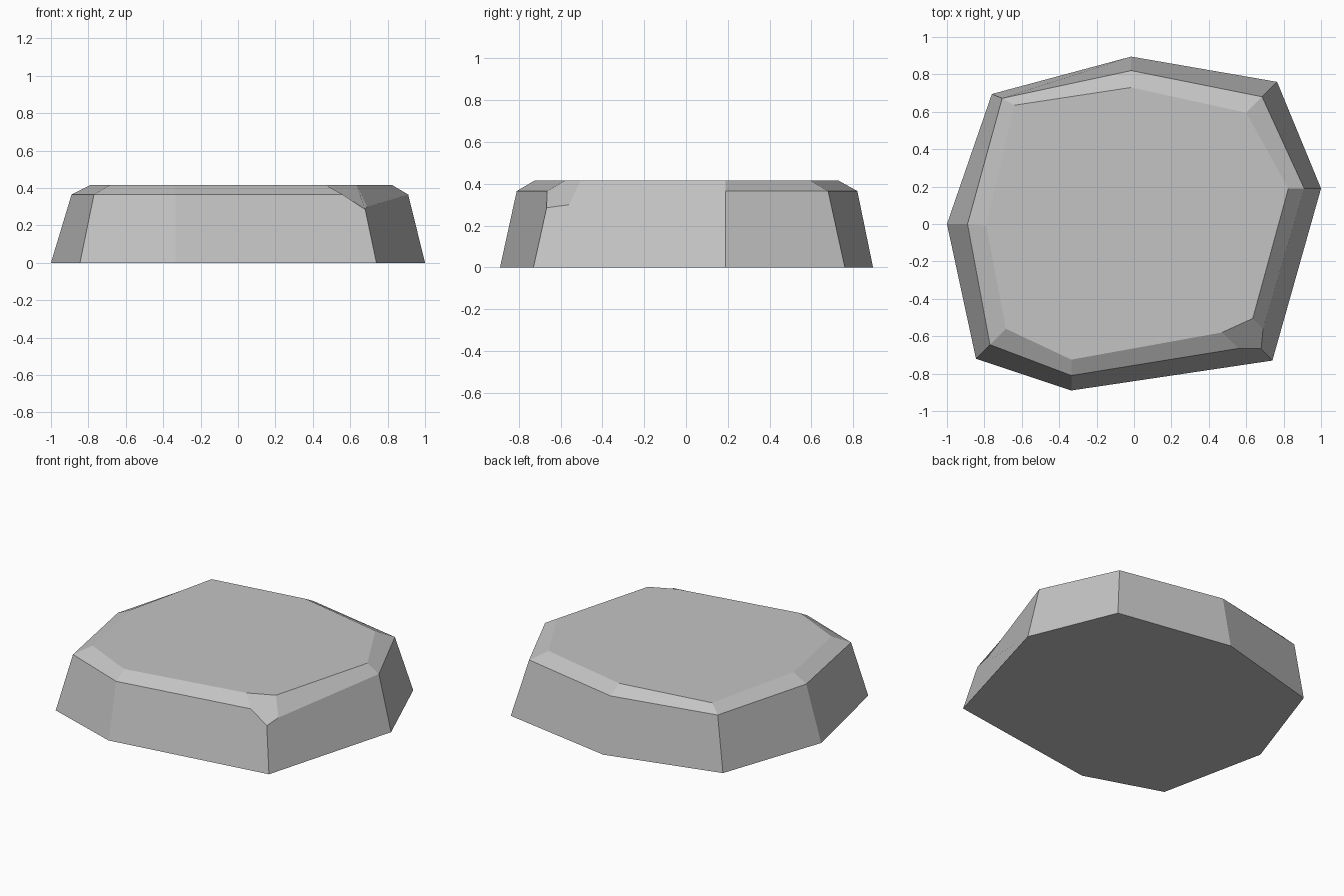
import bpy
import bmesh

cube = bpy.data.objects.get("Cube")
if cube:
    bpy.data.objects.remove(cube, do_unlink=True)

RIM_Z, TOP_Z = 0.365, 0.415
CHIPPED = 3  # index of the broken corner

# Outlines, counter-clockwise from the -x corner
base_xy = [(-1, 0), (-.845, -.72), (-.335, -.89), (.74, -.73),
           (1, .19), (.765, .76), (-.015, .895), (-.76, .695)]
rim_xy = [(-.89, 0), (-.77, -.645), (-.335, -.81), None,
          (.91, .19), (.685, .68), (-.015, .82), (-.705, .672)]
crown_xy = [(-.79, -.01), (-.685, -.56), (-.335, -.725), None,
            (.825, .19), (.6, .595), (-.015, .73), (-.64, .635)]
# The chip replaces one corner by three rim points and two crown points
chip_rim = [(.56, -.665, RIM_Z), (.68, -.667, .285), (.69, -.56, .30)]
chip_crown = [(.47, -.58, TOP_Z), (.635, -.505, TOP_Z)]

bm = bmesh.new()


def ring(points, z, chip):
    """One list of vertices per corner; the chipped corner has several."""
    return [[bm.verts.new(c) for c in ([(*p, z)] if p else chip)] for p in points]


base = [r[0] for r in ring(base_xy, 0, None)]
rim = ring(rim_xy, RIM_Z, chip_rim)
crown = ring(crown_xy, TOP_Z, chip_crown)

# Sloping walls and the bevel above them
n = len(base)
for i in range(n):
    j = (i + 1) % n
    wall_top = rim[i][len(rim[i]) // 2:] + rim[j][:len(rim[j]) // 2 + 1]
    bm.faces.new([base[i], base[j]] + wall_top[::-1])
    bm.faces.new([rim[i][-1], rim[j][0], crown[j][0], crown[i][-1]])

# Chip facet, flat top and underside
bm.faces.new(rim[CHIPPED] + crown[CHIPPED][::-1])
bm.faces.new([v for corner in crown for v in corner])
bm.faces.new(base[::-1])
bmesh.ops.recalc_face_normals(bm, faces=bm.faces[:])

mesh = bpy.data.meshes.new("flat_stone")
bm.to_mesh(mesh)
bm.free()

# Plain grey stone
stone = bpy.data.materials.new("stone_grey")
stone.use_nodes = True
colour = (0.55, 0.55, 0.55, 1)
stone.diffuse_color = colour
stone.node_tree.nodes["Principled BSDF"].inputs["Base Color"].default_value = colour
mesh.materials.append(stone)

bpy.context.collection.objects.link(bpy.data.objects.new("flat_stone", mesh))
